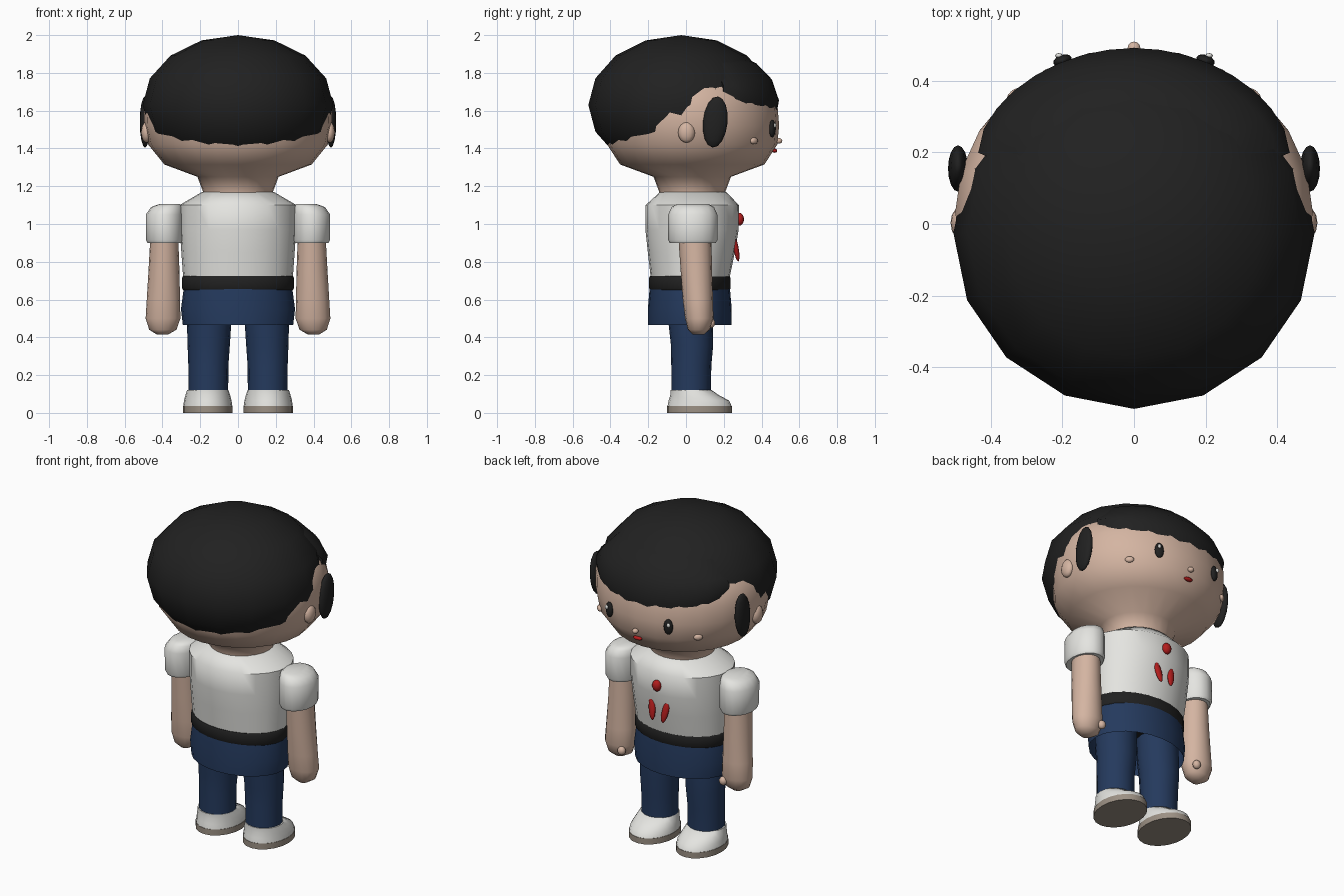
import bpy
import bmesh
from math import sin, cos, pi, radians
from mathutils import Matrix, Euler

if "Cube" in bpy.data.objects:
    bpy.data.objects.remove(bpy.data.objects["Cube"])


def material(name, r, g, b):
    m = bpy.data.materials.new(name)
    m.use_nodes = True
    m.diffuse_color = (r, g, b, 1)
    m.node_tree.nodes["Principled BSDF"].inputs["Base Color"].default_value = (r, g, b, 1)
    return m


SKIN = material("skin", .66, .46, .36)
BLACK = material("black", .015, .015, .015)
WHITE = material("white", .78, .78, .75)
NAVY = material("navy", .018, .042, .11)
RED = material("red", .45, .012, .012)
TAUPE = material("taupe", .33, .28, .23)


def finish(name, bm, mat, angle=50):
    bmesh.ops.recalc_face_normals(bm, faces=bm.faces)
    mesh = bpy.data.meshes.new(name)
    bm.to_mesh(mesh)
    bm.free()
    mesh.materials.append(mat)
    ob = bpy.data.objects.new(name, mesh)
    bpy.context.collection.objects.link(ob)
    bpy.ops.object.select_all(action="DESELECT")
    ob.select_set(True)
    bpy.context.view_layer.objects.active = ob
    bpy.ops.object.shade_smooth_by_angle(angle=radians(angle))
    return ob


def loft(name, mat, rings, sides=20, bottom=True, top=True, angle=50):
    """Stack of ellipses, each (z, x centre, y centre, x radius, y radius)."""
    bm = bmesh.new()
    loops = [[bm.verts.new((cx + rx * sin(2 * pi * i / sides), cy + ry * cos(2 * pi * i / sides), z))
              for i in range(sides)] for z, cx, cy, rx, ry in rings]
    for a, b in zip(loops, loops[1:]):
        for i in range(sides):
            j = (i + 1) % sides
            bm.faces.new((a[i], a[j], b[j], b[i]))
    if bottom:
        bm.faces.new(loops[0])
    if top:
        bm.faces.new(loops[-1])
    return finish(name, bm, mat, angle)


def ball(name, mat, centre, radii, turn=(0, 0, 0), u=12, v=8):
    bm = bmesh.new()
    bmesh.ops.create_uvsphere(bm, u_segments=u, v_segments=v, radius=1)
    bm.transform(Matrix.LocRotScale(centre, Euler(turn), radii))
    return finish(name, bm, mat, 70)


# Head and neck in one profile
loft("head", SKIN, [(z, 0, .033, rx, ry) for z, rx, ry in (
    (1.12, .18, .17), (1.17, .185, .175), (1.25, .215, .205), (1.315, .39, .382),
    (1.42, .475, .45), (1.52, .497, .46), (1.62, .5, .452),
    (1.72, .465, .42), (1.83, .32, .3), (1.9, .1, .1))], 24, angle=70)

# Hair cap
ball("hair", BLACK, (0, -.025, 1.63), (.505, .492, .37), u=16)


# Fringe wrapped round the forehead
def fringe():
    bm = bmesh.new()
    columns, reach = 16, radians(66)
    rows = []
    for i in range(columns + 1):
        t = 2 * i / columns - 1
        low = 1.585 + .075 * t * t
        end = 1 - .06 * t ** 8
        profile = ((low + .02, .40), (low, .462), (low + .07, .474),
                   (1.765, .437), (1.85, .355), (1.9, .25))
        rows.append([bm.verts.new((1.07 * r * end * sin(t * reach),
                                   .018 + r * end * cos(t * reach), z)) for z, r in profile])
    for a, b in zip(rows, rows[1:]):
        for k in range(len(a) - 1):
            bm.faces.new((a[k], a[k + 1], b[k + 1], b[k]))
    bm.faces.new(rows[0])
    bm.faces.new(rows[-1])
    finish("fringe", bm, BLACK, 60)


fringe()

# Nose and mouth
ball("nose", SKIN, (0, .492, 1.44), (.018, .018, .015))
ball("mouth", RED, (0, .469, 1.388), (.03, .014, .011))

# Shirt, belt and trouser top
loft("shirt", WHITE, [(z, 0, y, rx, ry) for z, y, rx, ry in (
    (.71, .022, .29, .208), (.85, .028, .3, .23), (.97, .032, .308, .247),
    (1.1, .033, .31, .247), (1.17, .038, .19, .175))], 24)
loft("belt", BLACK, [(z, 0, .02, rx, ry) for z, rx, ry in (
    (.65, .29, .21), (.66, .297, .216), (.715, .297, .216), (.725, .29, .21))], 24)
loft("trouser_top", NAVY, [(z, 0, .02, rx, ry) for z, rx, ry in (
    (.465, .292, .221), (.55, .302, .222), (.655, .288, .213))], 24, bottom=False, top=False)

# Red neckerchief knot
ball("scarf_knot", RED, (0, .283, 1.025), (.028, .024, .034))

for side, s in (("left", 1), ("right", -1)):
    # Face details
    ball(side + "_sidelock", BLACK, (s * .492, .155, 1.54), (.028, .065, .136), (-.1, 0, 0), 16)
    ball(side + "_ear", SKIN, (s * .485, .003, 1.485), (.028, .045, .055))
    ball(side + "_eye", BLACK, (s * .2, .457, 1.505), (.027, .016, .047), (0, 0, -s * .35))
    ball(side + "_eye_glint", WHITE, (s * .21, .471, 1.522), (.011, .007, .013), u=8, v=6)
    ball(side + "_cheek", SKIN, (s * .335, .36, 1.44), (.026, .014, .018), (0, 0, -s * .75))
    ball(side + "_scarf_tail", RED, (s * .045, .265, .87), (.021, .014, .07), (.17, s * .16, 0))

    # Arm with puffed sleeve and thumb
    loft(side + "_sleeve", WHITE, [(z, s * x, .036, rx, ry) for z, x, rx, ry in (
        (.9, .387, .092, .122), (.915, .388, .099, .13), (1.05, .388, .1, .13),
        (1.09, .376, .084, .112), (1.105, .362, .055, .085))], 16)
    loft(side + "_arm", SKIN, [(z, s * x, y, rx, ry) for z, x, y, rx, ry in (
        (.415, .4, .065, .03, .03), (.44, .398, .068, .072, .058), (.5, .397, .07, .092, .075),
        (.6, .395, .063, .088, .08), (.75, .392, .055, .082, .083), (.95, .39, .046, .073, .088))],
        16, angle=70)
    ball(side + "_thumb", SKIN, (s * .345, .132, .475), (.024, .022, .026))

    # Trouser leg
    loft(side + "_leg", NAVY, [(z, s * x, y, r, r) for z, x, y, r in (
        (.1, .157, .027, .105), (.25, .157, .028, .106), (.36, .155, .032, .112),
        (.47, .153, .025, .117), (.6, .15, .022, .117))], 16)

    # Shoe
    loft(side + "_sole", TAUPE, [(z, s * .16, .072, .132, .172) for z in (0, .036)], 20)
    loft(side + "_shoe", WHITE, [(z, s * .16, y, rx, ry) for z, y, rx, ry in (
        (.035, .072, .13, .17), (.065, .068, .126, .16),
        (.095, .045, .118, .128), (.122, .026, .109, .108))], 20)
